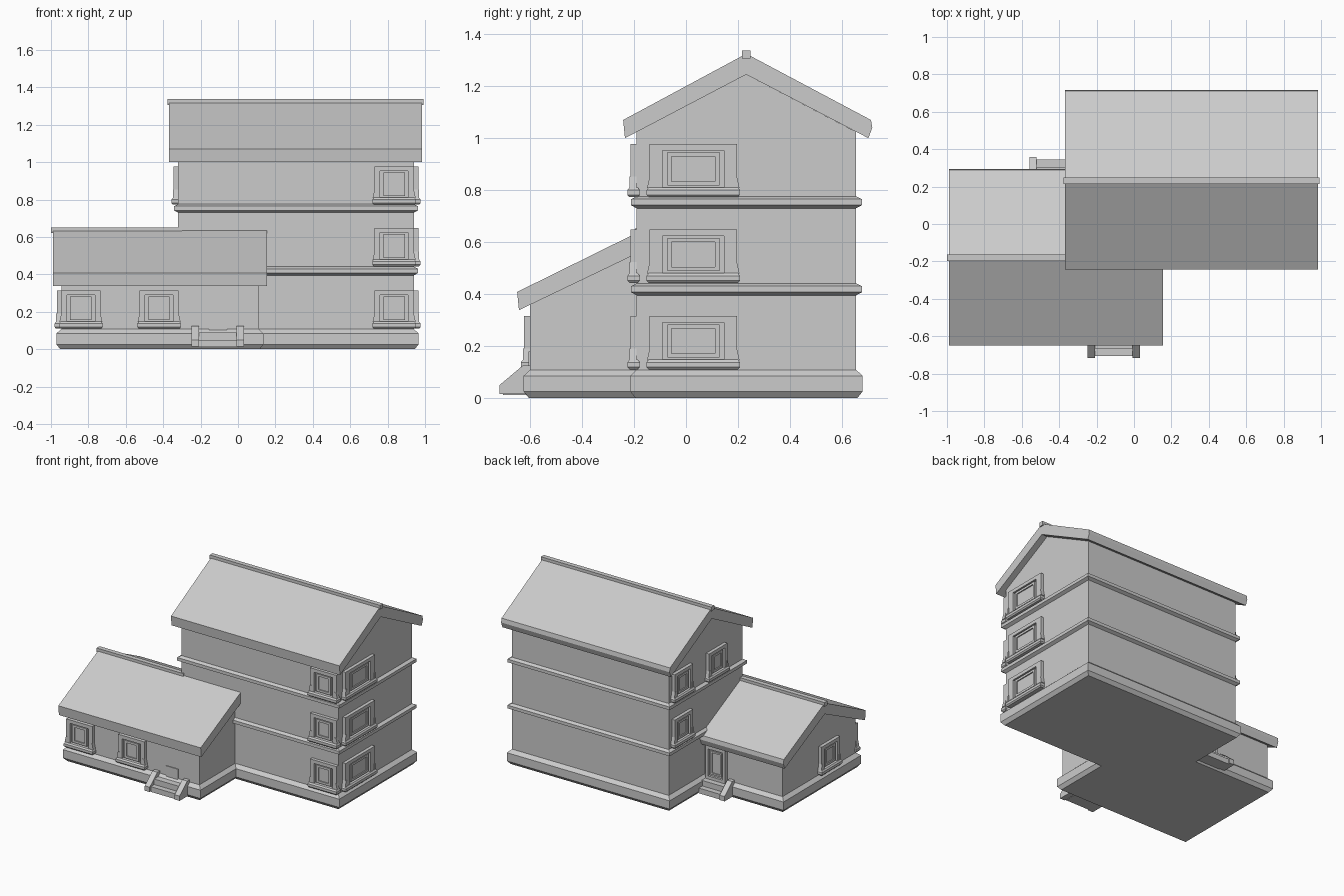
import bpy, bmesh, math
from mathutils import Matrix

if "Cube" in bpy.data.objects:
    bpy.data.objects.remove(bpy.data.objects["Cube"])

mat = bpy.data.materials.new("plain grey")
mat.diffuse_color = (0.6, 0.6, 0.6, 1)
mat.use_nodes = True
mat.node_tree.nodes["Principled BSDF"].inputs["Base Color"].default_value = mat.diffuse_color


def solid(bm, rings):
    """Skin a list of matching vertex rings and close both ends."""
    rings = [[bm.verts.new(p) for p in r] for r in rings]
    n = len(rings[0])
    for a, b in zip(rings, rings[1:]):
        for i in range(n):
            j = (i + 1) % n
            bm.faces.new((a[i], a[j], b[j], b[i]))
    bm.faces.new(rings[0][::-1])
    bm.faces.new(rings[-1])


def box(bm, x0, x1, y0, y1, z0, z1):
    layers(bm, x0, x1, y0, y1, [(0, z0), (0, z1)])


def layers(bm, x0, x1, y0, y1, profile):
    """Stack of rectangles, each (outward offset, height)."""
    solid(bm, [[(x0 - o, y0 - o, z), (x1 + o, y0 - o, z),
                (x1 + o, y1 + o, z), (x0 - o, y1 + o, z)] for o, z in profile])


def prism(bm, pts, x0, x1):
    """Side profile (y, z) pushed along x."""
    solid(bm, [[(x, y, z) for y, z in pts] for x in (x0, x1)])


def finish(bm, name, loc=(0, 0, 0), turn=0):
    bmesh.ops.recalc_face_normals(bm, faces=bm.faces)
    bm.transform(Matrix.Translation(loc) @ Matrix.Rotation(math.radians(turn), 4, 'Z'))
    me = bpy.data.meshes.new(name)
    bm.to_mesh(me)
    bm.free()
    me.materials.append(mat)
    ob = bpy.data.objects.new(name, me)
    bpy.context.collection.objects.link(ob)


def block(name, x0, x1, y0, y1, ridge, eave_z, peak_z, roof_x, over, top, cap):
    """Gabled walls, plinth, roof slab and ridge cap."""
    bm = bmesh.new()
    prism(bm, [(y0, 0.02), (y1, 0.02), (y1, eave_z), (ridge, peak_z), (y0, eave_z)], x0, x1)
    finish(bm, name + "_walls")
    bm = bmesh.new()
    layers(bm, x0, x1, y0, y1, [(0.005, 0), (0.025, 0.025), (0.025, 0.085), (0, 0.108)])
    finish(bm, name + "_plinth")
    ya, yb = over
    low = eave_z - 0.024
    bm = bmesh.new()
    prism(bm, [(ya + 0.007, low), (ya, low + 0.07), (ridge, top), (yb - 0.005, low + 0.07),
               (yb, low + 0.04), (yb - 0.015, low), (ridge, peak_z)], *roof_x)
    finish(bm, name + "_roof")
    bm = bmesh.new()
    box(bm, cap[0], cap[1], ridge - 0.017, ridge + 0.017, top - 0.018, top + 0.012)
    finish(bm, name + "_ridge_cap")


block("tower", -0.32, 0.94, -0.19, 0.655, 0.232, 1.024, 1.245,
      (-0.37, 0.985), (-0.242, 0.717), 1.325, (-0.378, 0.993))
block("wing", -0.945, 0.11, -0.6, 0.24, -0.18, 0.362, 0.56,
      (-0.99, 0.155), (-0.65, 0.295), 0.64, (-1.0, -0.3))

# Floor bands round the tower
for i, z in enumerate((0.395, 0.73)):
    bm = bmesh.new()
    layers(bm, -0.32, 0.94, -0.19, 0.655,
           [(0, z), (0.022, z + 0.012), (0.022, z + 0.035), (0, z + 0.046)])
    finish(bm, f"floor_band_{i + 1}")


def ring(bm, w, z0, z1, t, d):
    """Rectangular frame standing d out of the wall."""
    box(bm, -w, -w + t, -d, 0, z0, z1)
    box(bm, w - t, w, -d, 0, z0, z1)
    box(bm, -w + t, w - t, -d, 0, z1 - t, z1)
    box(bm, -w + t, w - t, -d, 0, z0, z0 + t)


def window(name, x, y, z, turn, w=0.105):
    bm = bmesh.new()
    t = 0.03 if w < 0.15 else 0.05
    # sill with bevelled edges
    layers(bm, -w, w, -0.024, 0, [(0.004, z), (0.012, z + 0.009),
                                  (0.012, z + 0.027), (0.004, z + 0.037)])
    # surround, side posts, sash and pane
    box(bm, -w, -w + t, -0.024, 0, z + 0.035, z + 0.205)
    box(bm, w - t, w, -0.024, 0, z + 0.035, z + 0.205)
    box(bm, -w + t, w - t, -0.024, 0, z + 0.18, z + 0.205)
    box(bm, -w + t, w - t, -0.006, 0, z + 0.035, z + 0.18)
    ring(bm, w - t - 0.018, z + 0.045, z + 0.173, 0.016, 0.02)
    box(bm, -w + t + 0.03, w - t - 0.03, -0.012, 0, z + 0.055, z + 0.165)
    # flared feet of the surround
    for s in (-1, 1):
        solid(bm, [[(s * (w - 0.012), yy, z + 0.035), (s * (w + 0.01), yy, z + 0.035),
                    (s * w, yy, z + 0.08), (s * (w - 0.012), yy, z + 0.08)]
                   for yy in (-0.027, 0)])
    finish(bm, name, (x, y, 0), turn)


floors = (0.11, 0.443, 0.773)
for i, z in enumerate(floors):
    window(f"front_window_{i + 1}", 0.835, -0.19, z, 0)
    window(f"right_window_{i + 1}", 0.94, 0.028, z, 90, 0.168)
window("left_window_middle", -0.32, 0.515, floors[1], -90)
window("left_window_top_back", -0.32, 0.515, floors[2], -90)
window("left_window_top_front", -0.32, 0.12, floors[2], -90)
window("wing_window_left", -0.84, -0.6, floors[0], 0)
window("wing_window_right", -0.422, -0.6, floors[0], 0)
window("wing_side_window", -0.945, -0.28, floors[0], -90)


def steps(name, x, y, turn):
    """Two treads between sloping side walls."""
    bm = bmesh.new()
    box(bm, -0.1, 0.1, -0.065, 0, 0.012, 0.09)
    box(bm, -0.1, 0.1, -0.105, 0, 0.012, 0.05)
    side = [(0, 0.015), (-0.117, 0.015), (-0.117, 0.05), (-0.028, 0.125), (0, 0.125)]
    prism(bm, side, -0.14, -0.1)
    prism(bm, side, 0.1, 0.14)
    finish(bm, name, (x, y, 0), turn)


steps("front_steps", -0.108, -0.6, 0)
steps("back_steps", -0.42, 0.24, 180)

# Front door panel, mostly sunk in the wall
bm = bmesh.new()
box(bm, -0.048, 0.048, -0.006, 0.01, 0.09, 0.178)
finish(bm, "front_door", (-0.108, -0.6, 0))

# Back door with frame and inset panel
bm = bmesh.new()
ring(bm, 0.08, 0.09, 0.33, 0.022, 0.024)
box(bm, -0.058, 0.058, -0.008, 0, 0.09, 0.31)
ring(bm, 0.045, 0.125, 0.295, 0.012, 0.016)
finish(bm, "back_door", (-0.42, 0.24, 0), 180)
